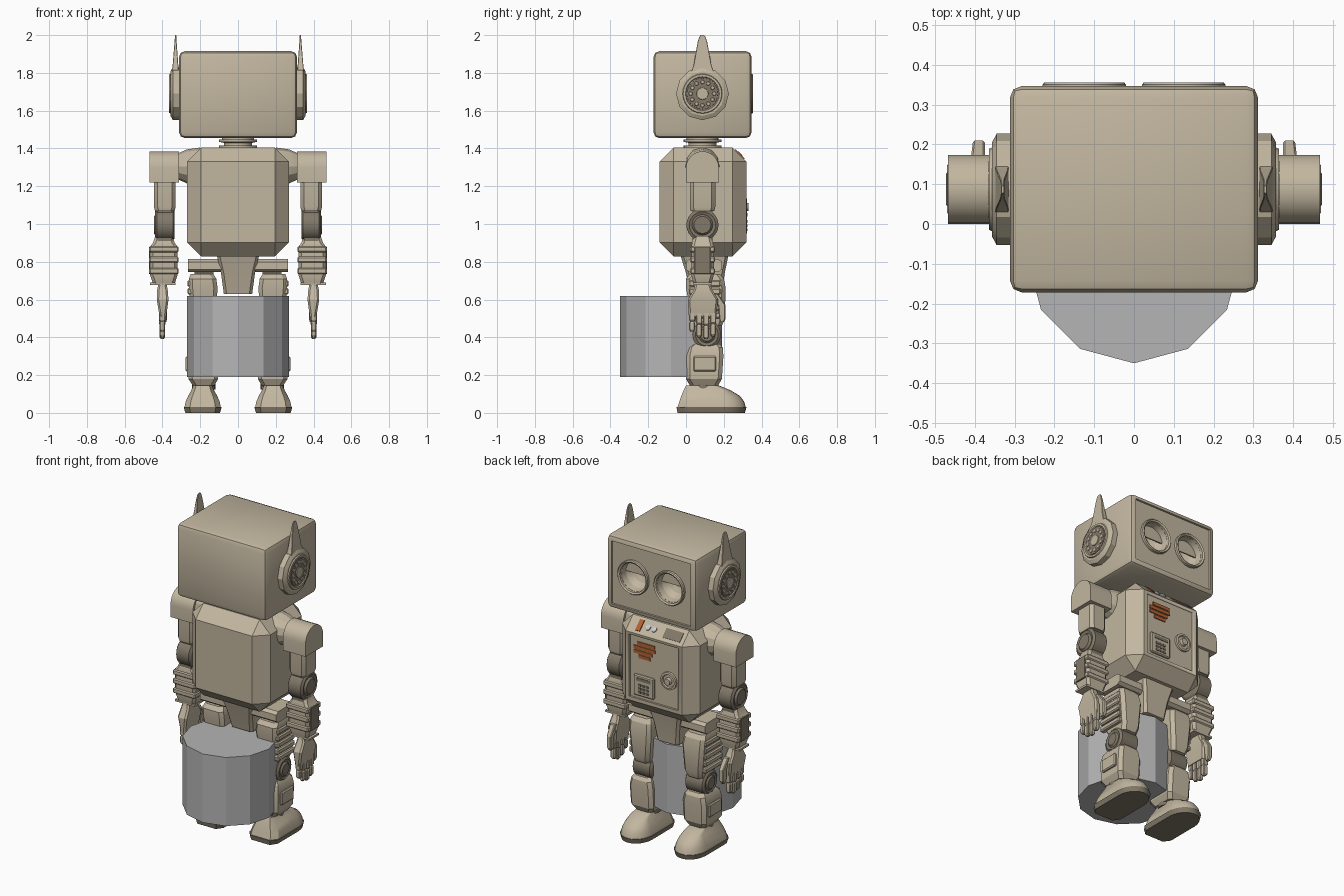
import bpy, bmesh, math
from mathutils import Matrix, Vector


def material(name, rgb):
    m = bpy.data.materials.new(name)
    m.diffuse_color = (*rgb, 1)
    return m


BEIGE = material("beige", (0.54, 0.47, 0.35))
DARK = material("dark_beige", (0.22, 0.19, 0.14))
GREY = material("grey", (0.46, 0.46, 0.46))
ORANGE = material("rust_orange", (0.45, 0.12, 0.03))
PALE = material("pale_button", (0.6, 0.62, 0.64))


def finish(name, bm, mat=BEIGE, pair=False, xf=None):
    """Turn a bmesh into an object; pair adds the copy mirrored in x."""
    if xf:
        bmesh.ops.transform(bm, matrix=xf, verts=bm.verts)
    bmesh.ops.recalc_face_normals(bm, faces=bm.faces)
    if pair:
        geo = bmesh.ops.duplicate(bm, geom=bm.verts[:] + bm.edges[:] + bm.faces[:])["geom"]
        for v in geo:
            if isinstance(v, bmesh.types.BMVert):
                v.co.x *= -1
        bmesh.ops.reverse_faces(bm, faces=[f for f in geo if isinstance(f, bmesh.types.BMFace)])
    me = bpy.data.meshes.new(name)
    bm.to_mesh(me)
    bm.free()
    me.materials.append(mat)
    for p in me.polygons:
        p.use_smooth = True
    me.set_sharp_from_angle(angle=math.radians(25))
    ob = bpy.data.objects.new(name, me)
    bpy.context.collection.objects.link(ob)
    return ob


def box(name, x, y, z, bevel=0.0, seg=1, **kw):
    bm = bmesh.new()
    bmesh.ops.create_cube(bm, size=1)
    for v in bm.verts:
        v.co = [(a[0] + a[1]) / 2 + c * (a[1] - a[0]) for a, c in zip((x, y, z), v.co)]
    if bevel:
        bmesh.ops.bevel(bm, geom=bm.edges[:], offset=bevel, segments=seg,
                        profile=0.5, affect='EDGES')
    return finish(name, bm, **kw)


def skin(name, rings, **kw):
    bm = bmesh.new()
    rows = [[bm.verts.new(p) for p in r] for r in rings]
    n = len(rows[0])
    for a, b in zip(rows, rows[1:]):
        for i in range(n):
            bm.faces.new((a[i], a[(i + 1) % n], b[(i + 1) % n], b[i]))
    bm.faces.new(rows[0])
    bm.faces.new(rows[-1])
    return finish(name, bm, **kw)


def loft(name, levels, c=0.02, **kw):
    """Stack of chamfered rectangles: (z, x0, x1, y0, y1)."""
    rings = []
    for z, x0, x1, y0, y1 in levels:
        rings.append([Vector((x, y, z)) for x, y in (
            (x0 + c, y0), (x1 - c, y0), (x1, y0 + c), (x1, y1 - c),
            (x1 - c, y1), (x0 + c, y1), (x0, y1 - c), (x0, y0 + c))])
    return skin(name, rings, **kw)


def lathe(name, centre, axis, steps, n=24, **kw):
    """Round part: steps of (offset along axis, radius)."""
    rings = []
    for o, r in steps:
        ring = []
        for i in range(n):
            a = 2 * math.pi * i / n
            u, v = r * math.cos(a), r * math.sin(a)
            d = {'x': (o, u, v), 'y': (u, o, v), 'z': (u, v, o)}[axis]
            ring.append(Vector(centre) + Vector(d))
        rings.append(ring)
    return skin(name, rings, **kw)


def prism(name, pts, x0, x1, **kw):
    """Side profile (y, z) extruded along x."""
    return skin(name, [[Vector((x, y, z)) for y, z in pts] for x in (x0, x1)], **kw)


def cut(target, cutter):
    m = target.modifiers.new("cut", 'BOOLEAN')
    m.operation, m.solver, m.object = 'DIFFERENCE', 'EXACT', cutter
    bpy.context.view_layer.objects.active = target
    bpy.ops.object.modifier_apply(modifier=m.name)
    bpy.data.objects.remove(cutter)


CY = 0.087  # common centre line of head, arms and neck

# Twelve-sided block behind the legs
lathe("drum", (0, -0.08, 0), 'z', [(0.19, 0.27), (0.62, 0.27)], n=12, mat=GREY)

# Head with recessed face and hollow eyes
head = box("head", (-0.312, 0.312), (-0.172, 0.347), (1.455, 1.915), 0.03, 2)
cut(head, box("face_cutter", (-0.275, 0.275), (0.335, 0.4), (1.488, 1.882)))
for s in (-1, 1):
    cut(head, lathe("eye_cutter", (s * 0.125, 0, 1.69), 'y',
                    [(0.25, 0.03), (0.265, 0.06), (0.295, 0.083), (0.36, 0.093)]))
    head.data.set_sharp_from_angle(angle=math.radians(25))
bm = bmesh.new()
rows = [[bm.verts.new((0.125 + r * math.cos(a), y, 1.69 + r * math.sin(a)))
         for a in [2 * math.pi * i / 32 for i in range(32)]]
        for r, y in ((0.09, 0.325), (0.105, 0.325), (0.105, 0.35), (0.1, 0.356), (0.09, 0.35))]
for k in range(5):
    a, b = rows[k], rows[(k + 1) % 5]
    for i in range(32):
        bm.faces.new((a[i], a[(i + 1) % 32], b[(i + 1) % 32], b[i]))
finish("eye_rims", bm, pair=True)
lid = [(0.125 + 0.085 * math.cos(math.pi * i / 12), 1.695 + 0.08 * math.sin(math.pi * i / 12))
       for i in range(13)]
skin("eyelids", [[Vector((x, y, z)) for x, z in lid] for y in (0.29, 0.298)], pair=True)

# Ears with grille and antenna fins
EAR = (0, CY, 1.69)
lathe("ear_bases", EAR, 'x', [(0.30, 0.14), (0.345, 0.14), (0.357, 0.118)], n=12, pair=True)
lathe("ear_rims", EAR, 'x', [(0.35, 0.108), (0.364, 0.102), (0.364, 0.09), (0.359, 0.086)], pair=True)
lathe("ear_grilles", EAR, 'x', [(0.355, 0.084), (0.362, 0.082)], mat=DARK, pair=True)
lathe("ear_centres", EAR, 'x', [(0.355, 0.034), (0.366, 0.03)], pair=True)
for i in range(12):
    a = math.pi * i / 6
    lathe("ear_stud", (0, CY + 0.062 * math.cos(a), 1.69 + 0.062 * math.sin(a)), 'x',
          [(0.36, 0.012), (0.366, 0.009)], n=8, pair=True)
loft("antennas", [(1.80, 0.314, 0.35, 0.025, 0.15), (1.84, 0.316, 0.346, 0.04, 0.135),
                  (1.965, 0.325, 0.336, 0.062, 0.112), (1.99, 0.326, 0.334, 0.07, 0.104),
                  (2.0, 0.327, 0.333, 0.078, 0.096)], c=0.002, pair=True)

# Neck
lathe("neck", (0, CY, 0), 'z', [(1.39, 0.1), (1.415, 0.1), (1.415, 0.075), (1.43, 0.075),
                               (1.435, 0.1), (1.448, 0.1), (1.448, 0.085), (1.46, 0.085)])

# Torso with chest panel
torso = box("torso", (-0.27, 0.27), (-0.14, 0.32), (0.828, 1.405), 0.075)
cut(torso, box("panel_cutter", (-0.17, 0.17), (0.308, 0.4), (0.925, 1.315)))
slope = Matrix.Translation((0, 0.2825, 1.3675)) @ Matrix.Rotation(math.pi / 4, 4, 'X')
box("warning_bar", (0.105, 0.135), (-0.005, 0.006), (-0.035, 0.035), mat=ORANGE, xf=slope)
for x in (0.065, 0.022):
    lathe("button", (x, 0, 0), 'y', [(-0.005, 0.017), (0.006, 0.017), (0.01, 0.01)],
          n=16, mat=PALE, xf=slope)
box("chest_slot", (-0.17, -0.05), (-0.005, 0.003), (-0.03, 0.03), mat=DARK, xf=slope)
for i, (half, off) in enumerate(((0.04, 0), (0.065, 0.01), (0.075, 0), (0.06, -0.01))):
    box("chest_grille", (0.07 + off - half, 0.07 + off + half), (0.305, 0.314),
        (1.178 + i * 0.027, 1.198 + i * 0.027), mat=ORANGE)
box("meter_box", (0.0, 0.14), (0.3, 0.322), (0.945, 1.075), 0.006)
box("meter_window", (0.02, 0.12), (0.31, 0.325), (1.04, 1.058), mat=DARK)
for i in range(3):
    for j in range(3):
        box("meter_key", (0.036 + i * 0.026, 0.054 + i * 0.026), (0.31, 0.326),
            (0.962 + j * 0.022, 0.976 + j * 0.022), mat=DARK)
lathe("dial", (-0.1, 0, 1.09), 'y', [(0.3, 0.056), (0.32, 0.054), (0.322, 0.042), (0.314, 0.038)])
lathe("dial_knob", (-0.1, 0, 1.09), 'y', [(0.31, 0.024), (0.332, 0.02)], n=16)

# Shoulders: mount, arched cap
lathe("shoulder_mounts", (0, CY, 1.305), 'x', [(0.2, 0.1), (0.27, 0.09), (0.315, 0.07)], n=12, pair=True)
arch = [(CY + 0.087 * math.cos(math.pi * i / 12), 1.298 + 0.087 * math.sin(math.pi * i / 12))
        for i in range(13)]
prism("shoulder_caps", [(0.174, 1.22)] + arch + [(0.0, 1.22)], 0.312, 0.468, pair=True)

# Arms
loft("upper_arms", [(1.07, 0.335, 0.44, 0.025, 0.15), (1.09, 0.33, 0.445, 0.02, 0.155),
                    (1.25, 0.33, 0.445, 0.02, 0.155)], pair=True)
box("elbow_forks", (0.35, 0.425), (0.035, 0.14), (0.9, 1.08), mat=DARK, pair=True)
lathe("elbows", (0, CY, 0.995), 'x', [(0.335, 0.07), (0.345, 0.085), (0.43, 0.085), (0.44, 0.07),
                                    (0.434, 0.055), (0.446, 0.045)], mat=DARK, pair=True)
loft("forearms", [(0.685, 0.335, 0.45, 0.04, 0.135), (0.73, 0.32, 0.465, 0.028, 0.147),
                  (0.88, 0.32, 0.465, 0.028, 0.147), (0.90, 0.335, 0.45, 0.032, 0.142),
                  (0.93, 0.345, 0.44, 0.04, 0.135)], c=0.015, pair=True)
for z in (0.735, 0.795, 0.85):
    box("forearm_band", (0.314, 0.47), (0.022, 0.153), (z, z + 0.032), 0.006, pair=True)
box("forearm_panels", (0.45, 0.472), (0.045, 0.13), (0.735, 0.88), 0.003, mat=DARK, pair=True)
box("wrist_plates", (0.33, 0.466), (0.04, 0.135), (0.678, 0.69), pair=True)

# Hands
loft("palms", [(0.51, 0.38, 0.415, 0.015, 0.16), (0.60, 0.368, 0.43, 0.01, 0.17),
               (0.65, 0.372, 0.428, 0.04, 0.14), (0.69, 0.38, 0.42, 0.05, 0.125)], c=0.01, pair=True)
for i, tip in enumerate((0.43, 0.40, 0.39, 0.405)):
    y = 0.017 + i * 0.037
    mid = (0.52 + tip) / 2
    loft("finger", [(tip, 0.392, 0.408, y + 0.006, y + 0.024), (tip + 0.012, 0.386, 0.416, y, y + 0.03),
                    (mid, 0.386, 0.416, y, y + 0.03), (mid + 0.008, 0.388, 0.412, y + 0.004, y + 0.027),
                    (mid + 0.016, 0.384, 0.418, y, y + 0.032), (0.53, 0.384, 0.418, y, y + 0.032)],
         c=0.005, pair=True)
loft("thumbs", [(0.48, 0.38, 0.4, 0.18, 0.2), (0.5, 0.375, 0.405, 0.175, 0.21),
                (0.57, 0.375, 0.405, 0.17, 0.21), (0.63, 0.375, 0.41, 0.12, 0.17)], c=0.005, pair=True)

# Pelvis
loft("pelvis", [(0.63, -0.075, 0.075, 0.03, 0.19), (0.74, -0.09, 0.09, 0.0, 0.205),
                (0.835, -0.112, 0.112, -0.03, 0.225)], c=0.015)
prism("hip_bars", [(0.0, 0.76), (0.02, 0.745), (0.17, 0.745), (0.19, 0.76), (0.19, 0.8),
                   (0.17, 0.815), (0.02, 0.815), (0.0, 0.8)], 0.08, 0.265, pair=True)
box("hip_joints", (0.13, 0.23), (0.04, 0.15), (0.7, 0.76), mat=DARK, pair=True)

# Thighs with ribbed outer sides
loft("thighs", [(0.46, 0.13, 0.235, 0.05, 0.19), (0.5, 0.12, 0.245, 0.03, 0.205),
                (0.66, 0.108, 0.26, 0.0, 0.21), (0.71, 0.115, 0.26, 0.0, 0.2),
                (0.735, 0.13, 0.25, 0.02, 0.18)], pair=True)
for i in range(5):
    box("thigh_rib", (0.2, 0.268), (0.015, 0.185), (0.5 + i * 0.042, 0.534 + i * 0.042), 0.007, pair=True)

# Knees and shins
box("knee_links", (0.15, 0.22), (0.06, 0.16), (0.33, 0.5), mat=DARK, pair=True)
lathe("knees", (0, 0.11, 0.415), 'x', [(0.115, 0.06), (0.125, 0.075), (0.24, 0.075), (0.25, 0.06),
                                      (0.246, 0.045), (0.255, 0.035)], mat=DARK, pair=True)
loft("shins", [(0.145, 0.125, 0.24, 0.02, 0.17), (0.18, 0.105, 0.262, 0.0, 0.19),
               (0.30, 0.105, 0.265, 0.0, 0.198), (0.345, 0.115, 0.255, 0.01, 0.195),
               (0.365, 0.13, 0.24, 0.03, 0.18)], pair=True)
box("shin_plates", (0.24, 0.277), (0.04, 0.16), (0.22, 0.3), 0.006, pair=True)
lathe("ankles", (0.182, 0.09, 0), 'z', [(0.125, 0.062), (0.19, 0.062)], mat=DARK, pair=True)


# Feet with rounded toes
def foot_ring(z, hx, heel, toe):
    ym = min(0.2, toe - 0.04)
    pts = [(0.187 + hx * math.cos(math.pi * i / 12), ym + (toe - ym) * math.sin(math.pi * i / 12))
           for i in range(13)]
    pts += [(0.187 - hx, heel + 0.04), (0.187 - hx * 0.7, heel),
            (0.187 + hx * 0.7, heel), (0.187 + hx, heel + 0.04)]
    return [Vector((x, y, z)) for x, y in pts]


skin("soles", [foot_ring(0, 0.092, -0.045, 0.312), foot_ring(0.03, 0.1, -0.05, 0.32)], mat=DARK, pair=True)
skin("feet", [foot_ring(*r) for r in ((0.03, 0.096, -0.045, 0.316), (0.06, 0.09, -0.035, 0.308),
                                      (0.09, 0.077, -0.025, 0.285), (0.12, 0.06, -0.012, 0.235),
                                      (0.145, 0.05, 0.0, 0.175))], pair=True)
